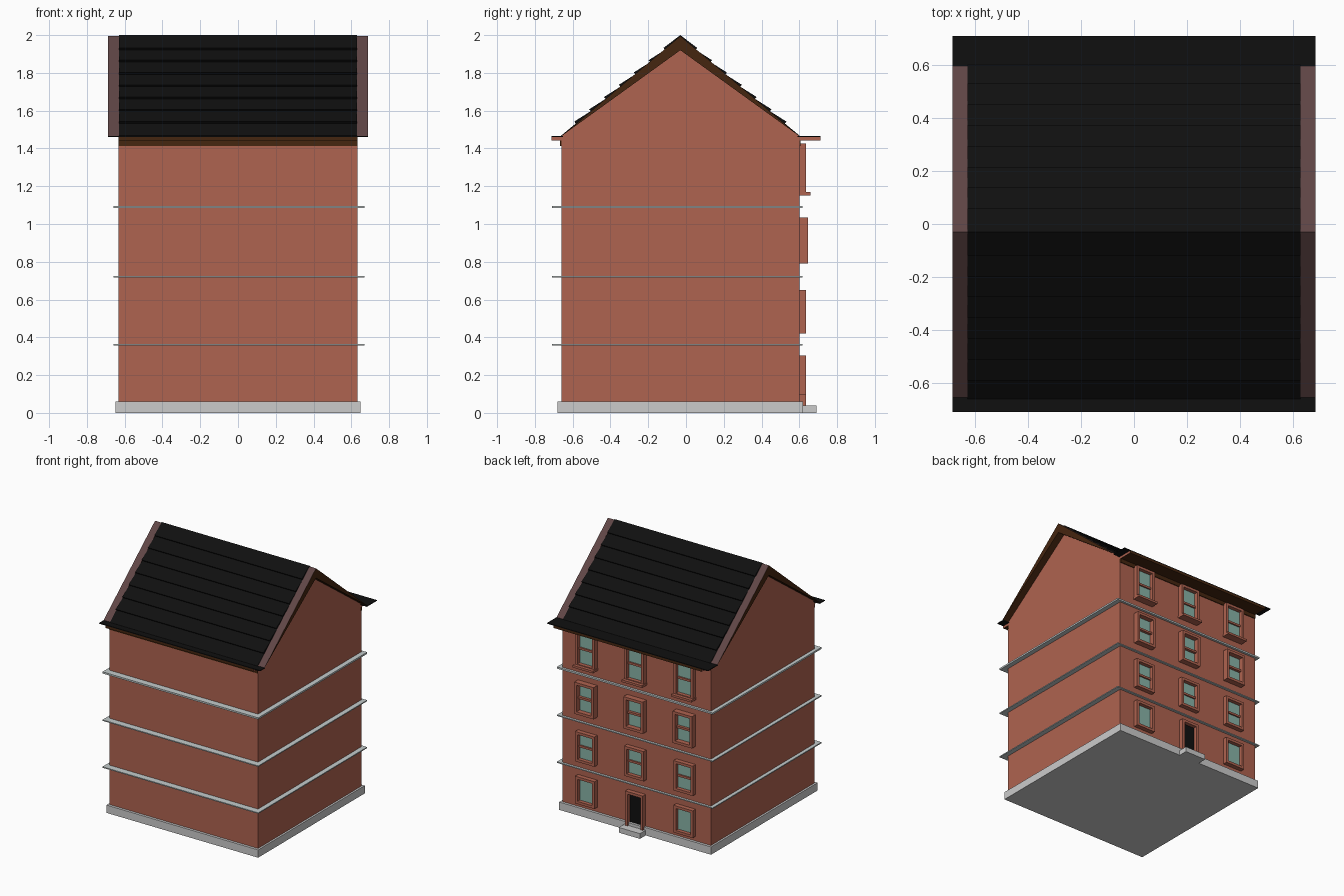
import bpy, bmesh
from mathutils import Vector

cube = bpy.data.objects.get("Cube")
if cube:
    bpy.data.objects.remove(cube, do_unlink=True)


def material(name, rgb):
    m = bpy.data.materials.new(name)
    m.use_nodes = True
    m.diffuse_color = (*rgb, 1)
    m.node_tree.nodes["Principled BSDF"].inputs["Base Color"].default_value = (*rgb, 1)
    return m


BRICK = material("brick red", (0.43, 0.125, 0.08))
STONE = material("pale stone", (0.6, 0.6, 0.6))
BAND = material("band grey", (0.55, 0.6, 0.6))
SLATE = material("black slate", (0.005, 0.005, 0.005))
TIMBER = material("dark timber", (0.06, 0.019, 0.005))
VERGE = material("mauve verge", (0.115, 0.06, 0.06))
GLASS = material("green glass", (0.25, 0.45, 0.39))


def finish(name, bm, mats, rule=None):
    bmesh.ops.recalc_face_normals(bm, faces=bm.faces)
    if rule:
        for f in bm.faces:
            f.material_index = rule(f.normal)
    mesh = bpy.data.meshes.new(name)
    bm.to_mesh(mesh)
    bm.free()
    for m in mats:
        mesh.materials.append(m)
    obj = bpy.data.objects.new(name, mesh)
    bpy.context.collection.objects.link(obj)
    return obj


def add_box(bm, x0, x1, y0, y1, z0, z1):
    lo, hi = Vector((x0, y0, z0)), Vector((x1, y1, z1))
    verts = bmesh.ops.create_cube(bm, size=1)["verts"]
    for v in verts:
        v.co = (lo + hi) / 2 + v.co * (hi - lo)


def box(name, mats, dims, rule=None):
    bm = bmesh.new()
    add_box(bm, *dims)
    return finish(name, bm, mats, rule)


def prism(name, profile, x0, x1, mats, rule=None):
    """Extrude a (y, z) outline along x."""
    bm = bmesh.new()
    face = bm.faces.new([bm.verts.new((x0, y, z)) for y, z in profile])
    grown = bmesh.ops.extrude_face_region(bm, geom=[face])["geom"]
    for v in grown:
        if isinstance(v, bmesh.types.BMVert):
            v.co.x = x1
    return finish(name, bm, mats, rule)


W = 0.633                      # half width of the walls
RIDGE, HALF = -0.03, 0.63      # ridge position and half depth
BACK, FRONT = RIDGE + HALF, RIDGE - HALF
EAVE, GABLE, TOP = 1.465, 1.92, 1.985

# Walls with gables, and the stone base
prism("walls", [(FRONT, 0.03), (BACK, 0.03), (BACK, EAVE), (RIDGE, GABLE), (FRONT, EAVE)],
      -W, W, [BRICK])
box("plinth", [STONE], (-0.648, 0.648, -0.68, 0.62, 0, 0.06))
box("door_step", [STONE], (-0.09, 0.09, 0.61, 0.69, 0, 0.04))

# String courses between the storeys
for i, (z, t) in enumerate([(0.36, 0.008), (0.722, 0.008), (1.09, 0.013)]):
    box(f"string_course_{i + 1}", [BAND], (-0.66, 0.67, -0.71, 0.618, z - t / 2, z + t / 2))

# Stepped slate courses, one slope mirrored onto the other
COURSES = 8
slope = []
for i in range(COURSES):
    for t, lift in ((i / COURSES, 0.016), ((i + 1) / COURSES, 0.003)):
        if i == 0:
            lift = 0.003
        slope.append((HALF * (1 - t) + lift * 0.65, EAVE + (TOP - EAVE) * t + lift * 0.76))
slope[-1] = (0, 2.0)
outline = [(RIDGE + d, z) for d, z in slope]
outline += [(RIDGE - d, z) for d, z in reversed(slope[:-1])]
outline += [(FRONT, EAVE - 0.005), (RIDGE, GABLE - 0.005), (BACK, EAVE - 0.005)]
prism("slate_roof", outline, -0.63, 0.63, [SLATE])

# Wedge shaped verges over both gables
wedge = [(FRONT, EAVE), (RIDGE, GABLE), (BACK, EAVE), (RIDGE, TOP + 0.01)]
for side, label in ((1, "left"), (-1, "right")):
    prism(f"{label}_verge", wedge, side * 0.631, side * 0.687, [VERGE, TIMBER],
          lambda n: 0 if n.z > 0.3 else 1)

# Eaves: boxed soffit, slate plate and fascia at front and back
for label, wall, d in (("front", FRONT, -1), ("back", BACK, 1)):
    edge = 0.712 * d
    lo, hi = sorted((wall - 0.01 * d, edge))
    box(f"{label}_soffit", [TIMBER, BRICK], (-W, W, lo, hi, 1.443, 1.461),
        lambda n: 1 if abs(n.x) > 0.5 else 0)
    box(f"{label}_eave_plate", [SLATE], (-0.687, 0.687, lo, hi, 1.461, 1.467))
    lo, hi = sorted((wall - 0.01 * d, wall + 0.006 * d))
    box(f"{label}_fascia", [TIMBER], (-W, W, lo, hi, 1.412, 1.444))


def opening(name, x, z0, z1, front, width=0.165, rim=0.02, pane=GLASS, bar=True, sill=0, foot=True):
    """A projecting surround with a recessed pane."""
    h, y0 = width / 2, BACK - 0.01
    bm = bmesh.new()
    for s in (-1, 1):
        a, b = sorted((x + s * h, x + s * (h - rim)))
        add_box(bm, a, b, y0, front, z0, z1)
    add_box(bm, x - h + rim, x + h - rim, y0, front, z1 - rim, z1)
    if foot:
        add_box(bm, x - h + rim, x + h - rim, y0, front, z0, z0 + rim)
    if bar:
        mid = (z0 + z1) / 2
        add_box(bm, x - h + rim, x + h - rim, y0, front - 0.018, mid - 0.008, mid + 0.008)
    if sill:
        add_box(bm, x - h - 0.005, x + h + 0.005, y0, sill, z0 - 0.003, z0 + 0.014)
    finish(name + "_surround", bm, [BRICK])
    box(name + "_pane", [pane], (x - h + rim, x + h - rim, BACK - 0.002, BACK + 0.006,
                                 z0 + (rim if foot else 0.02), z1 - rim))


# Rows: bottom, top, projection, sash bar, sill
rows = [(0.095, 0.305, 0.635, False, 0), (0.42, 0.65, 0.635, True, 0),
        (0.79, 1.035, 0.645, True, 0), (1.155, 1.425, 0.635, True, 0.66)]
for r, (z0, z1, front, bar, sill) in enumerate(rows):
    for c, x in enumerate((-0.42, 0, 0.42)):
        if r == 0 and c == 1:
            opening("door", x, 0.022, z1, front, width=0.15, pane=SLATE, bar=False, foot=False)
        else:
            opening(f"window_{r + 1}_{c + 1}", x, z0, z1, front, bar=bar, sill=sill)

# Door threshold slab covering the base in the doorway
box("threshold", [STONE], (-0.055, 0.055, 0.6, 0.625, 0.01, 0.062))
